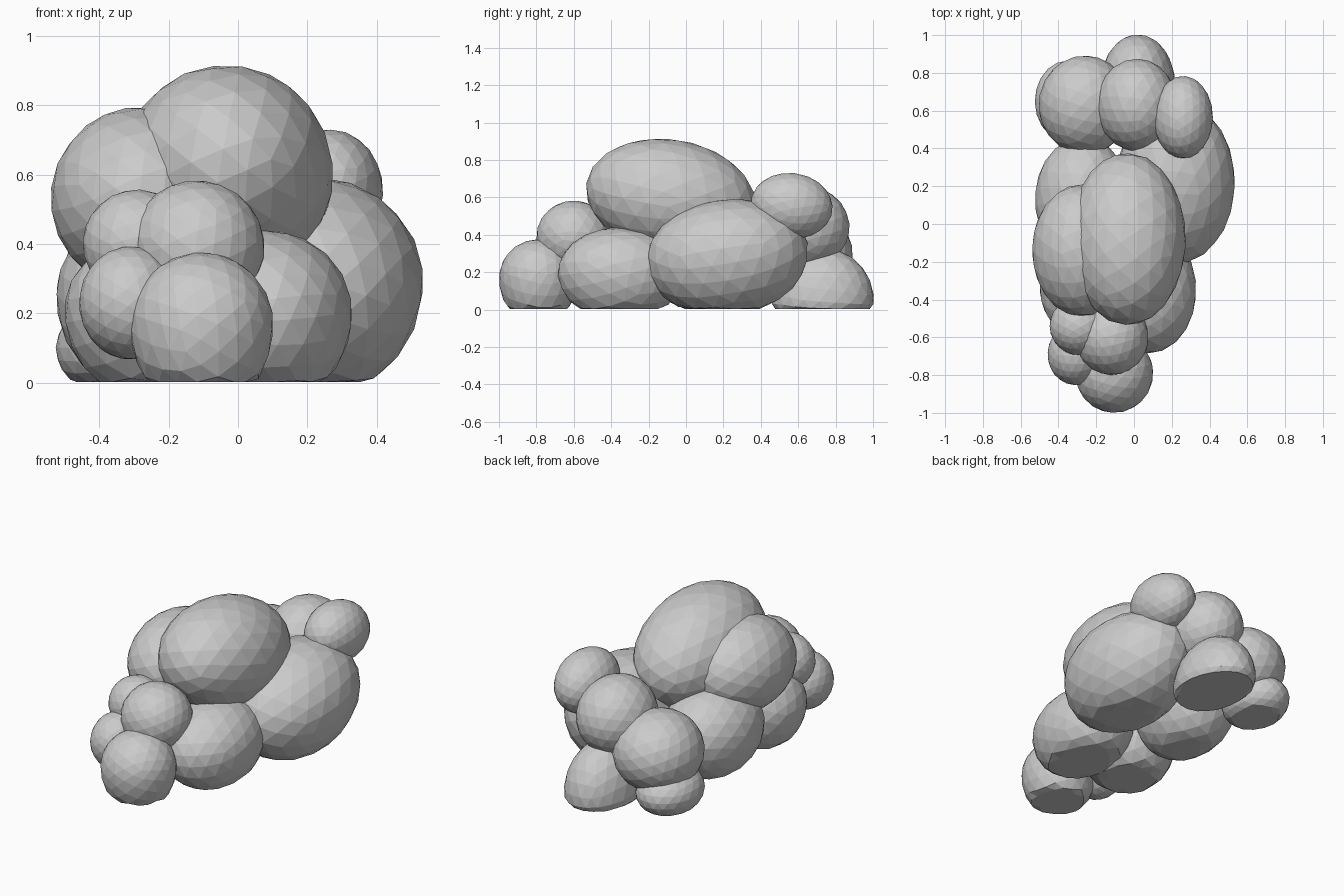
import bpy, bmesh, math
from mathutils import Matrix, Vector

if "Cube" in bpy.data.objects:
    bpy.data.objects.remove(bpy.data.objects["Cube"])

grey = bpy.data.materials.new("pale grey")
grey.diffuse_color = (0.6, 0.6, 0.6, 1)
grey.use_nodes = True
grey.node_tree.nodes["Principled BSDF"].inputs["Base Color"].default_value = grey.diffuse_color


def puff(name, centre, radii, low=None, tilt=0):
    """Faceted ellipsoid; 'low' is the radius of its lower half, flattened on the ground."""
    bm = bmesh.new()
    bmesh.ops.create_icosphere(bm, subdivisions=3, radius=1)
    turn = Matrix.Rotation(0.7 * len(name), 3, Vector((1, 2, 3)).normalized())
    pitch = Matrix.Rotation(math.radians(tilt), 3, 'X')
    for v in bm.verts:
        p = turn @ v.co
        rz = low if low and p.z < 0 else radii[2]
        p = pitch @ Vector((p.x * radii[0], p.y * radii[1], p.z * rz)) + Vector(centre)
        p.z = max(p.z, 0.003)
        v.co = p
    bmesh.ops.dissolve_degenerate(bm, dist=0.0005, edges=bm.edges[:])
    mesh = bpy.data.meshes.new(name)
    bm.to_mesh(mesh)
    bm.free()
    mesh.materials.append(grey)
    bpy.context.collection.objects.link(bpy.data.objects.new(name, mesh))


# large middle puffs
puff("top_puff", (-0.035, -0.08, 0.6), (0.31, 0.46, 0.31), tilt=-10)
puff("upper_left_puff", (-0.28, -0.14, 0.53), (0.26, 0.35, 0.265))
puff("right_puff", (0.22, 0.22, 0.29), (0.315, 0.435, 0.3), 0.33, tilt=7)
puff("front_right_puff", (0.08, -0.35, 0.2), (0.25, 0.335, 0.24), 0.27)
puff("left_middle_puff", (-0.27, 0.13, 0.25), (0.255, 0.33, 0.25), 0.28)
puff("left_front_puff", (-0.24, -0.34, 0.21), (0.26, 0.28, 0.22), 0.27)

# small puffs at the front
puff("front_low_puff", (-0.105, -0.79, 0.17), (0.207, 0.21, 0.206), 0.26)
puff("front_low_left_puff", (-0.31, -0.69, 0.23), (0.148, 0.163, 0.163))
puff("front_high_puff", (-0.118, -0.6, 0.39), (0.195, 0.2, 0.193))
puff("front_high_left_puff", (-0.29, -0.54, 0.4), (0.157, 0.155, 0.157))

# puffs at the back
puff("back_right_high_puff", (0.26, 0.565, 0.555), (0.158, 0.22, 0.175), tilt=-8)
puff("back_middle_puff", (0.015, 0.63, 0.44), (0.215, 0.245, 0.225))
puff("back_left_puff", (-0.26, 0.63, 0.3), (0.245, 0.262, 0.23))
puff("back_left_low_puff", (-0.35, 0.65, 0.1), (0.175, 0.215, 0.14), 0.14)
puff("back_low_puff", (0.02, 0.73, 0.05), (0.2, 0.275, 0.28), 0.14)
